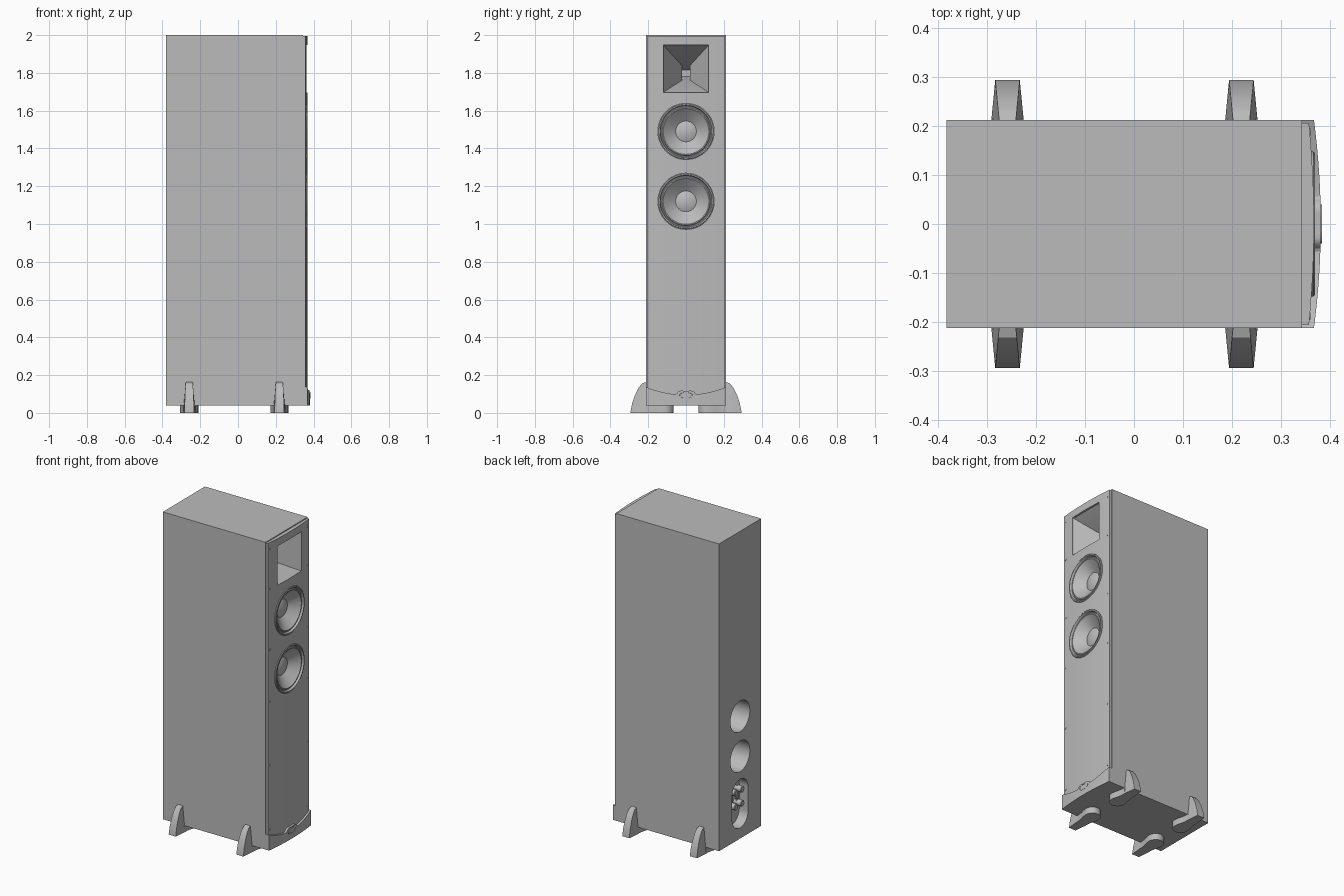
import bpy, bmesh
from math import sin, cos, pi

if "Cube" in bpy.data.objects:
    bpy.data.objects.remove(bpy.data.objects["Cube"], do_unlink=True)

grey = bpy.data.materials.new("plain_grey")
grey.use_nodes = True
COLOUR = (0.5, 0.5, 0.5, 1)
grey.diffuse_color = COLOUR
grey.node_tree.nodes["Principled BSDF"].inputs["Base Color"].default_value = COLOUR


def loft(name, rings, smooth=True):
    """Closed solid through rings of equal point count, capped at both ends."""
    bm = bmesh.new()
    loops = [[bm.verts.new(p) for p in ring] for ring in rings]
    n = len(loops[0])
    for a, b in zip(loops, loops[1:]):
        for i in range(n):
            j = (i + 1) % n
            bm.faces.new((a[i], a[j], b[j], b[i]))
    bm.faces.new(loops[0])
    bm.faces.new(loops[-1])
    bmesh.ops.recalc_face_normals(bm, faces=bm.faces)
    mesh = bpy.data.meshes.new(name)
    bm.to_mesh(mesh)
    bm.free()
    mesh.materials.append(grey)
    obj = bpy.data.objects.new(name, mesh)
    bpy.context.collection.objects.link(obj)
    if smooth:
        shade(obj)
    return obj


def activate(obj):
    bpy.ops.object.select_all(action='DESELECT')
    obj.select_set(True)
    bpy.context.view_layer.objects.active = obj


def shade(obj):
    activate(obj)
    bpy.ops.object.shade_smooth_by_angle(angle=0.5)


def rect(x, y, z0, z1, y0=None):
    y0 = -y if y0 is None else y0
    return [(x, y0, z0), (x, y, z0), (x, y, z1), (x, y0, z1)]


def box(name, x0, x1, y0, y1, z0, z1):
    return loft(name, [rect(x, y1, z0, z1, y0) for x in (x0, x1)], False)


def turned(name, profile, z, y=0, n=48, squash=1):
    """Solid of revolution about the x direction; profile is (x, radius)."""
    return loft(name, [[(x, y + r * cos(2 * pi * i / n), z + squash * r * sin(2 * pi * i / n))
                        for i in range(n)] for x, r in profile])


def cut(obj, cutters):
    for c in cutters:
        c.hide_render = True
        activate(obj)
        mod = obj.modifiers.new("cut", 'BOOLEAN')
        mod.operation, mod.solver, mod.object = 'DIFFERENCE', 'EXACT', c
        bpy.ops.object.modifier_apply(modifier=mod.name)
    shade(obj)


def baffle_x(y):
    return 0.367 - 0.01 * (y / 0.205) ** 2


# Cabinet and bowed front baffle
cabinet = box("cabinet", -0.382, 0.343, -0.212, 0.212, 0.04, 2)
COLS = 32
ys = [-0.206 + 0.412 * i / COLS for i in range(COLS + 1)]
baffle = loft("front_baffle", [[(0.34, y, 0.08), (baffle_x(y), y, 0.08),
                                (baffle_x(y), y, 1.994), (0.34, y, 1.994)] for y in ys])

# Flared horn, driver pockets, rear ports and terminal recess
WOOFERS = (1.49, 1.12)
PORTS = (0.82, 0.565)
horn = loft("horn_cutter", [rect(0.4, 0.12, 1.697, 1.947), rect(0.355, 0.12, 1.697, 1.947),
                            rect(0.2, 0.02, 1.762, 1.837), rect(0.12, 0.02, 1.78, 1.815)], False)
pockets = [turned("pocket_cutter", [(0.26, 0.149), (0.42, 0.149)], z) for z in WOOFERS]
ports = [turned("port_cutter", [(-0.45, 0.098), (-0.12, 0.098)], z) for z in PORTS]


def stadium(x, r, half):
    pts = []
    for i in range(33):
        for_top = pi * i / 32
        pts.append((x, r * cos(for_top), 0.263 + half - r + r * sin(for_top)))
    return pts + [(x, -y, 0.526 - z) for x, y, z in pts]


recess = loft("terminal_cutter", [stadium(-0.45, 0.08, 0.155), stadium(-0.32, 0.08, 0.155)])
cut(cabinet, [horn] + pockets + ports + [recess])
cut(baffle, [horn] + pockets)
for c in [horn, recess] + pockets + ports:
    bpy.data.objects.remove(c, do_unlink=True)

# Woofers: trim ring, rolled surround, cone and dust cap
for i, z in enumerate(WOOFERS):
    turned(f"woofer_{i + 1}", [(0.262, 0.1), (0.262, 0.148), (0.366, 0.148), (0.369, 0.145),
                               (0.369, 0.139), (0.357, 0.134), (0.357, 0.13), (0.362, 0.126),
                               (0.362, 0.121), (0.355, 0.114), (0.31, 0.055), (0.314, 0.045),
                               (0.32, 0.025), (0.322, 0.002)], z, n=64)

# Baffle screws
for side in (-1, 1):
    for z in (1.955, 1.7, 1.31, 0.98, 0.575, 0.165):
        turned("baffle_screw", [(0.35, 0.007), (0.3605, 0.007)], z, side * 0.188, 12)

# Bowed plinth with a dipping top edge and a raised centre
rings = []
for i in range(61):
    y = -0.212 + 0.424 * i / 60
    t = (y / 0.212) ** 2
    x, top = 0.381 - 0.014 * t, 0.095 + 0.042 * t
    if abs(y) < 0.05:
        top += 0.022 * min(1, 1.6 * (1 - (y / 0.05) ** 2)) ** 0.5
    rings.append([(0.343, y, 0.04), (x, y, 0.04), (x, y, top), (0.343, y, top)])
loft("front_plinth", rings)
turned("oval_plate", [(0.375, 0.04), (0.383, 0.04), (0.383, 0.034), (0.3815, 0.033)],
       0.093, squash=0.45)

# Terminal posts and jumper straps
for y in (-0.032, 0.032):
    for z in (0.34, 0.25):
        turned("terminal_post", [(-0.315, 0.014), (-0.345, 0.014), (-0.345, 0.02),
                                 (-0.375, 0.02), (-0.378, 0.016)], z, y, 20)
    box("jumper_strap", -0.345, -0.338, y - 0.01, y + 0.01, 0.24, 0.35)

# Feet: upright fin outside the cabinet, rounded paddle beneath it
FIN = [(0.294, 0.004), (0.285, 0.05), (0.27, 0.095), (0.25, 0.135), (0.232, 0.156), (0.212, 0.163)]
for cx, place in ((-0.258, "rear"), (0.219, "front")):
    for s, side in ((-1, "right"), (1, "left")):
        fin = []
        for y, z in FIN:
            k = (0.294 - y) / 0.082
            low, high = 0.025 + 0.008 * k, 0.025 - 0.008 * k
            fin.append([(cx - low, s * y, 0), (cx + low, s * y, 0),
                        (cx + high, s * y, z), (cx - high, s * y, z)])
        loft(f"{place}_{side}_foot_fin", fin)
        half = [(0.032, 0.215), (0.033, 0.19), (0.038, 0.165), (0.045, 0.14)]
        arc = [(0.048 * cos(pi * i / 16), 0.113 - 0.048 * sin(pi * i / 16)) for i in range(17)]
        plan = half + arc + [(-x, y) for x, y in reversed(half)]
        loft(f"{place}_{side}_foot_paddle",
             [[(cx + x, s * y, z) for x, y in plan] for z in (0, 0.0405)])
